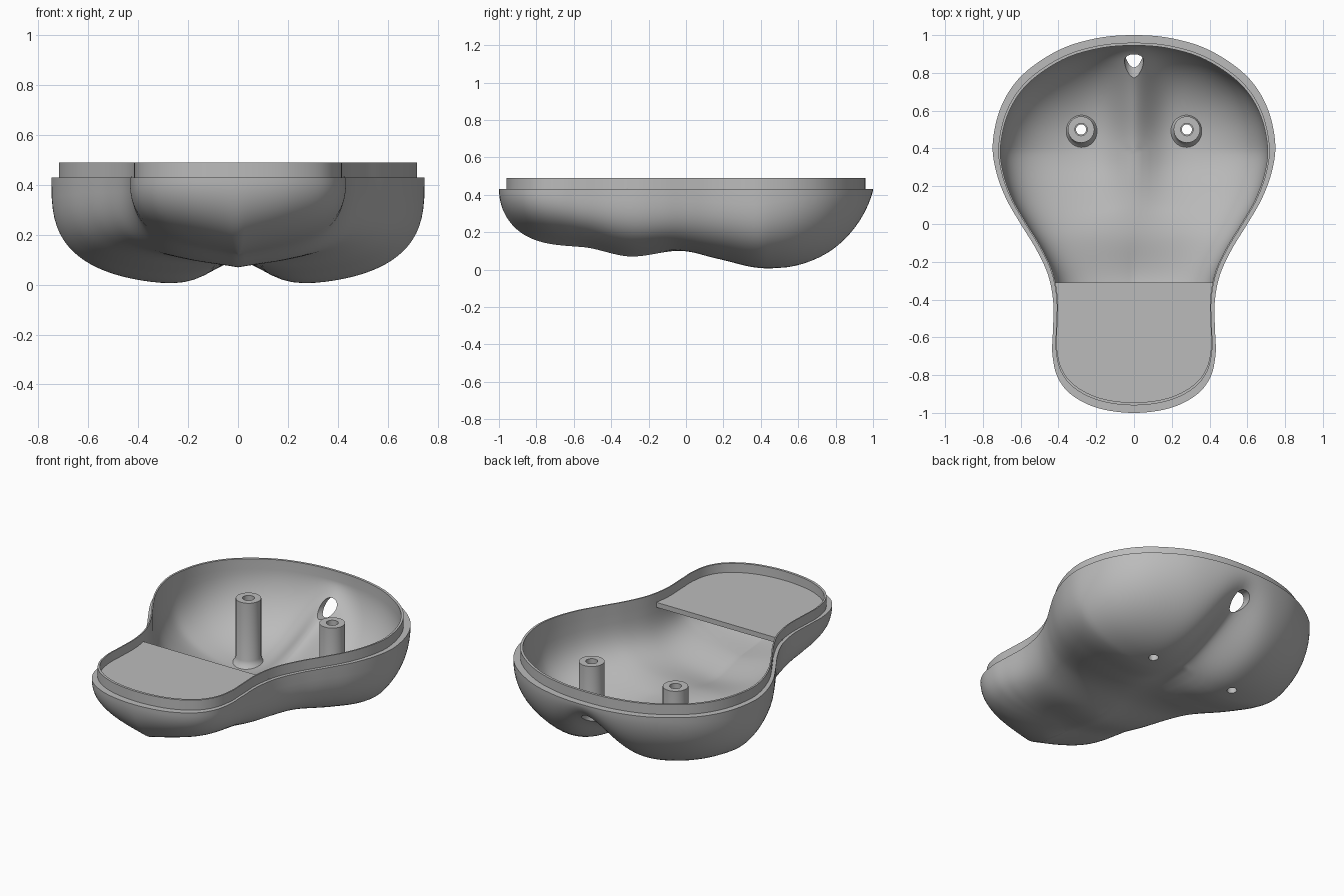
import bpy, bmesh, math
from mathutils import Vector, Matrix

cube = bpy.data.objects.get("Cube")
if cube:
    bpy.data.objects.remove(cube, do_unlink=True)

RIM, LIP = 0.43, 0.49
SPINE_FRONT, SPINE_BACK = -0.55, 0.40

grey = bpy.data.materials.new("plain grey")
grey.use_nodes = True
grey.diffuse_color = (0.5, 0.5, 0.5, 1)
grey.node_tree.nodes["Principled BSDF"].inputs["Base Color"].default_value = (0.5, 0.5, 0.5, 1)


def finish(bm, name):
    bmesh.ops.recalc_face_normals(bm, faces=bm.faces)
    mesh = bpy.data.meshes.new(name)
    bm.to_mesh(mesh)
    bm.free()
    obj = bpy.data.objects.new(name, mesh)
    bpy.context.collection.objects.link(obj)
    mesh.materials.append(grey)
    return obj


def activate(obj):
    bpy.ops.object.select_all(action='DESELECT')
    obj.select_set(True)
    bpy.context.view_layer.objects.active = obj


def smooth(obj, angle=35):
    activate(obj)
    bpy.ops.object.shade_smooth_by_angle(angle=math.radians(angle))


def interp(table, y):
    """Smooth interpolation through sorted (y, value) pairs."""
    if y <= table[0][0]:
        return table[0][1]
    for i in range(len(table) - 1):
        (a, va), (b, vb) = table[i], table[i + 1]
        if y <= b:
            before, after = table[max(i - 1, 0)], table[min(i + 2, len(table) - 1)]
            ma = (vb - before[1]) / (b - before[0]) * (b - a)
            mb = (after[1] - va) / (after[0] - a) * (b - a)
            t = (y - a) / (b - a)
            return (va * (2*t**3 - 3*t*t + 1) + ma * (t**3 - 2*t*t + t)
                    + vb * (3*t*t - 2*t**3) + mb * (t**3 - t*t))
    return table[-1][1]


# Plan outline, back to front along +x, then mirrored
HALF = [(0, 1), (.2, .983), (.4, .92), (.59, .79), (.70, .63), (.747, .44), (.733, .29),
        (.68, .14), (.60, 0), (.52, -.13), (.455, -.27), (.427, -.42), (.43, -.58),
        (.432, -.69), (.405, -.81), (.33, -.905), (.19, -.975), (0, -1)]


def make_outline(steps=6):
    pts = [Vector(p) for p in HALF]
    flip = lambda v: Vector((-v.x, v.y))
    pts = [flip(pts[1])] + pts + [flip(pts[-2])]
    side = []
    for i in range(1, len(pts) - 2):
        p, a, b, n = pts[i - 1:i + 3]
        for k in range(steps):
            t = k / steps
            side.append(a + (b - p) * t / 2 + (p * 2 - a * 5 + b * 4 - n) * t * t / 2
                        + (a * 3 - p - b * 3 + n) * t**3 / 2)
    side.append(pts[-2])
    return side + [flip(v) for v in reversed(side[1:-1])]


OUTLINE = make_outline()

# Heights of the centre line and of the lobes along y
CENTRE = [(-1, .13), (-.55, .12), (-.3, .07), (-.05, .10), (.2, .092), (.45, .105), (.7, .165), (.9, .215)]
LOBE = [(-1, .21), (-.75, .20), (-.55, .175), (-.3, .115), (-.05, .10), (.2, .042), (.35, .004),
        (.5, -.01), (.65, -.012), (.9, -.005)]


def shell_point(edge, u):
    """Point on the outer surface, u = 0 on the spine and 1 on the rim."""
    sy = min(max(edge.y, SPINE_FRONT), SPINE_BACK)
    x, y = edge.x * u, sy + (edge.y - sy) * u
    power, root = 3.0, 0.32
    if edge.y > SPINE_BACK:
        e = (edge.y - SPINE_BACK) / (1 - SPINE_BACK)
        power, root = 3 - .4 * e, .32 + .25 * e
    elif edge.y < SPINE_FRONT:
        root += .18 * (SPINE_FRONT - edge.y) / (1 + SPINE_FRONT)
    # sharp keel in front, soft valley behind
    front = min(1, max(0, (.1 - y) / .2))
    width, falloff = .14 + .11 * front, 1.8 - .8 * front
    lobe, centre = interp(LOBE, y), interp(CENTRE, y)
    floor = lobe + (centre - lobe) * math.exp(-(abs(x) / width) ** falloff)
    wall = 1 - max(0, 1 - u**power) ** root
    return Vector((x, y, floor + (RIM - floor) * wall))


# Shell: outer skin, ledge, raised lip and inner skin in one closed surface
N = 26
us = [math.sin(math.pi / 2 * k / N) for k in range(N + 1)]
outer = [[shell_point(e, u) for e in OUTLINE] for u in us]


def flat_ring(scale, z):
    return [Vector((e.x * scale, e.y * scale, z)) for e in OUTLINE]


def inset(v):
    return Vector((v.x * .945, v.y * .945, RIM + (v.z - RIM) * .93))


rings = outer + [flat_ring(.96, RIM), flat_ring(.96, LIP), flat_ring(.945, LIP)]
rings += [[inset(v) for v in ring] for ring in reversed(outer)]
bm = bmesh.new()
grid = [[bm.verts.new(v) for v in ring] for ring in rings]
count = len(OUTLINE)
for low, high in zip(grid, grid[1:]):
    for i in range(count):
        j = (i + 1) % count
        bm.faces.new((low[i], low[j], high[j], high[i]))
bmesh.ops.remove_doubles(bm, verts=bm.verts, dist=0.0002)
shell = finish(bm, "lower_shell")


# Cutters: cable hole at the back, screw holes under the posts
def cut(target, name, centre, radius, depth, tilt):
    bm = bmesh.new()
    bmesh.ops.create_cone(bm, cap_ends=True, segments=32, radius1=radius, radius2=radius,
                          depth=depth,
                          matrix=Matrix.Translation(centre) @ Matrix.Rotation(tilt, 4, 'X'))
    cutter = finish(bm, name)
    mod = target.modifiers.new(name, 'BOOLEAN')
    mod.operation, mod.solver, mod.object = 'DIFFERENCE', 'EXACT', cutter
    activate(target)
    bpy.ops.object.modifier_apply(modifier=mod.name)
    bpy.data.objects.remove(cutter, do_unlink=True)


cut(shell, "cable_hole_cutter", (0, .885, .30), .05, .3, math.radians(82))
for sx in (-1, 1):
    cut(shell, "screw_hole_cutter", (sx * .28, .5, 0), .027, .3, 0)
smooth(shell)

# Hollow screw posts with a flared foot
POST = [(.033, .028), (.033, .425), (.07, .425), (.07, .075), (.078, .052), (.095, .036), (.095, .028)]
for side, sx in (("right", -1), ("left", 1)):
    bm = bmesh.new()
    loops = []
    for r, z in POST:
        loops.append([bm.verts.new((sx * .28 + r * math.cos(a), .5 + r * math.sin(a), z))
                      for a in (math.tau * k / 32 for k in range(32))])
    for a, b in zip(loops, loops[1:] + loops[:1]):
        for i in range(32):
            j = (i + 1) % 32
            bm.faces.new((a[i], a[j], b[j], b[i]))
    smooth(finish(bm, side + "_screw_post"))

# Flat deck over the narrow front end
DECK_BACK = -.31
inner = [e * .952 for e in OUTLINE]
deck = [v for v in inner if v.y < DECK_BACK]
half_width = max(v.x for v in inner if abs(v.y - DECK_BACK) < .03)
deck = [Vector((half_width, DECK_BACK))] + deck + [Vector((-half_width, DECK_BACK))]
bm = bmesh.new()
face = bm.faces.new([bm.verts.new((v.x, v.y, .405)) for v in deck])
top = bmesh.ops.extrude_face_region(bm, geom=[face])["geom"]
bmesh.ops.translate(bm, vec=(0, 0, .03), verts=[g for g in top if isinstance(g, bmesh.types.BMVert)])
smooth(finish(bm, "front_deck"))
